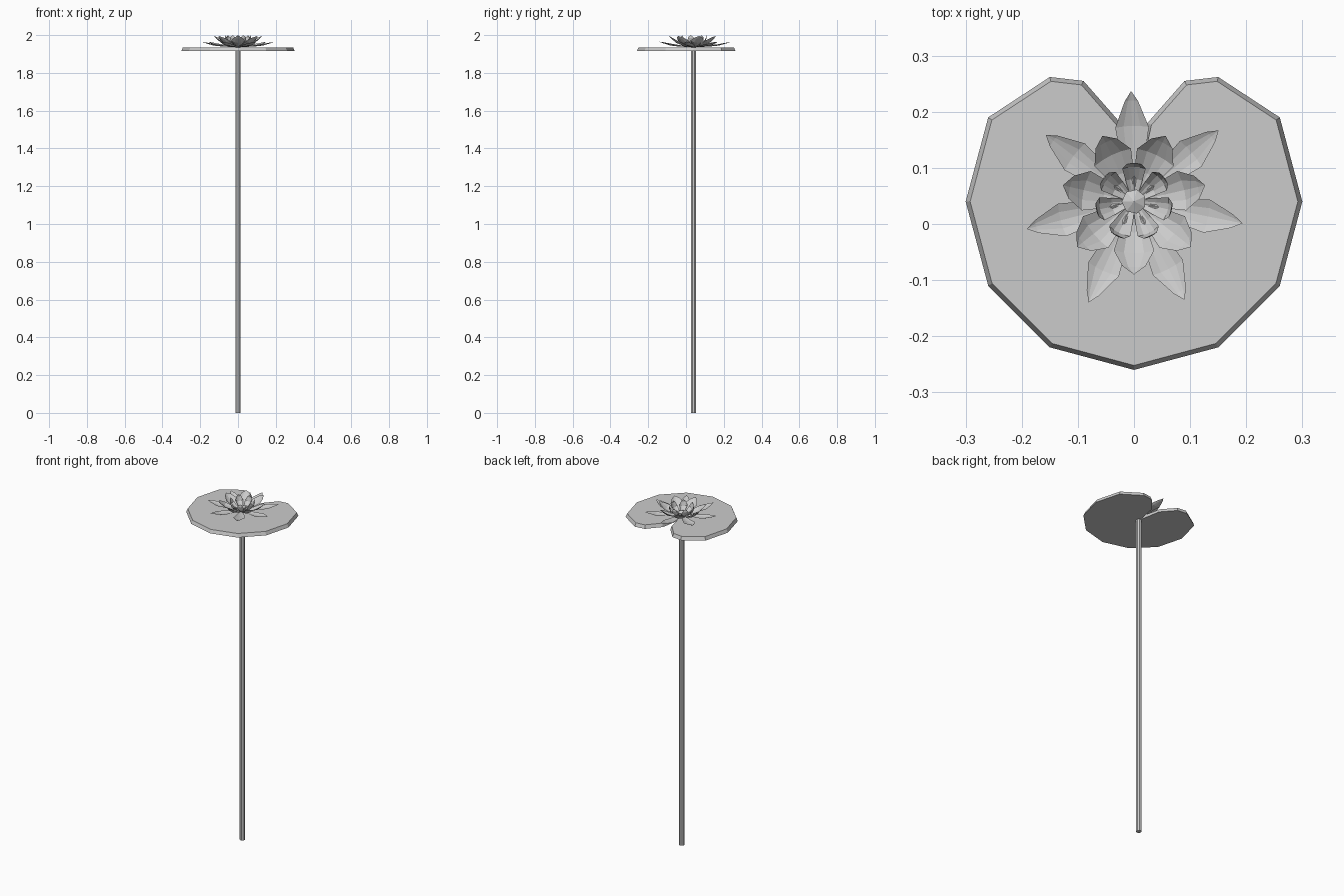
import bpy, bmesh, math
from mathutils import Matrix, Vector

if "Cube" in bpy.data.objects:
    bpy.data.objects.remove(bpy.data.objects["Cube"], do_unlink=True)

CENTRE = Vector((0, 0.04, 0))
PAD_BOTTOM, PAD_TOP = 1.915, 1.935

grey = bpy.data.materials.new("plain grey")
grey.use_nodes = True
colour = (0.6, 0.6, 0.6, 1)
grey.diffuse_color = colour
grey.node_tree.nodes["Principled BSDF"].inputs["Base Color"].default_value = colour


def finish(name, bm, solid=True):
    if solid:
        bmesh.ops.recalc_face_normals(bm, faces=bm.faces)
    mesh = bpy.data.meshes.new(name)
    bm.to_mesh(mesh)
    bm.free()
    mesh.materials.append(grey)
    obj = bpy.data.objects.new(name, mesh)
    bpy.context.collection.objects.link(obj)
    return obj


def cone(name, sides, r1, r2, z1, z2, turn=0):
    bm = bmesh.new()
    place = Matrix.Translation(CENTRE + Vector((0, 0, (z1 + z2) / 2)))
    bmesh.ops.create_cone(bm, cap_ends=True, segments=sides, radius1=r1, radius2=r2,
                          depth=z2 - z1, matrix=place @ Matrix.Rotation(turn, 4, "Z"))
    return finish(name, bm)


# Stem
cone("stem", 8, 0.015, 0.015, 0, PAD_BOTTOM + 0.005, math.pi / 8)

# Lily pad: notched twelve-sided outline with a sloping rim
half = [(0.024, 0.18), (0.09, 0.255), (0.15, 0.262)]
half += [(0.3 * math.cos(math.radians(a)), 0.04 + 0.3 * math.sin(math.radians(a)))
         for a in range(30, -61, -30)]
outline = [(0, 0.05)] + half + [(0, -0.26)] + [(-x, y) for x, y in reversed(half)]
bm = bmesh.new()
lower = [bm.verts.new((x, y, PAD_BOTTOM)) for x, y in outline]
upper = []
for i, (x, y) in enumerate(outline):
    here = Vector((x, y))
    a = (here - Vector(outline[i - 1])).normalized()
    b = (Vector(outline[(i + 1) % len(outline)]) - here).normalized()
    inward = Vector((a.y + b.y, -a.x - b.x))
    if inward.length > 0.5:
        here += inward.normalized() * 0.008
    else:
        here.y -= 0.008
    upper.append(bm.verts.new((here.x, here.y, PAD_TOP)))
bm.faces.new(lower)
bm.faces.new(upper)
for i in range(len(lower)):
    j = (i + 1) % len(lower)
    bm.faces.new((lower[i], lower[j], upper[j], upper[i]))
finish("lily_pad", bm)


# Petal rings: each row is (distance, half width, height, edge lift), then a tip
def petal_ring(name, rows, tip, start, count=7):
    bm = bmesh.new()
    for k in range(count):
        angle = math.radians(start) + math.tau * k / count
        turn = Matrix.Translation(CENTRE + Vector((0, 0, PAD_TOP))) @ Matrix.Rotation(angle, 4, "Z")
        strips = []
        for r, w, z, lift in rows:
            strips.append([bm.verts.new(turn @ Vector((r - lift * s * s * 0.4, w * s, z + lift * s * s)))
                           for s in (-1, -0.5, 0, 0.5, 1)])
        end = bm.verts.new(turn @ Vector((tip[0], 0, tip[1])))
        for low, high in zip(strips, strips[1:]):
            for i in range(4):
                bm.faces.new((low[i], high[i], high[i + 1], low[i + 1]))
        for i in range(4):
            bm.faces.new((strips[-1][i], end, strips[-1][i + 1]))
    return finish(name, bm, solid=False)


petal_ring("outer_petals",
           [(0.01, 0.008, 0.002, 0.002), (0.08, 0.021, 0.004, 0.006),
            (0.135, 0.03, 0.010, 0.007), (0.18, 0.012, 0.023, 0.003)],
           (0.197, 0.030), 91.5)
petal_ring("middle_petals",
           [(0.01, 0.008, 0.003, 0.002), (0.055, 0.024, 0.009, 0.009),
            (0.092, 0.036, 0.024, 0.012), (0.117, 0.021, 0.046, 0.006)],
           (0.13, 0.060), 270)
petal_ring("inner_petals",
           [(0.01, 0.006, 0.004, 0.002), (0.04, 0.015, 0.010, 0.007),
            (0.062, 0.021, 0.028, 0.009), (0.069, 0.013, 0.050, 0.005)],
           (0.067, 0.065), 90)

# Flower heart
cone("flower_heart", 7, 0.014, 0.022, PAD_TOP, PAD_TOP + 0.022, math.radians(90))
cone("flower_heart_tip", 7, 0.022, 0, PAD_TOP + 0.022, PAD_TOP + 0.032, math.radians(90))
